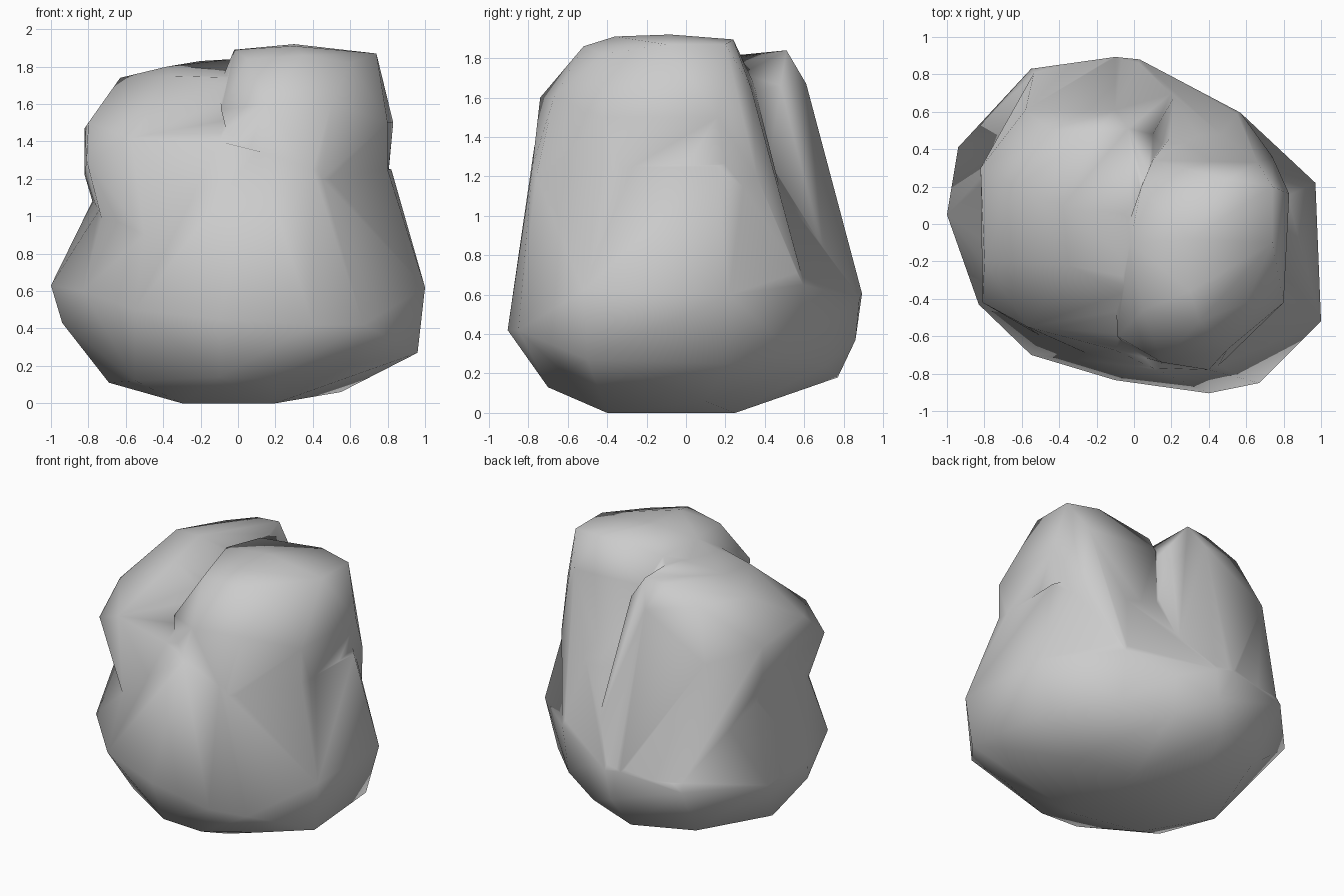
import bpy, bmesh


def hull(name, points):
    """Low-poly boulder lobe: convex skin around a few control points."""
    bm = bmesh.new()
    for p in points:
        bm.verts.new(p)
    bmesh.ops.convex_hull(bm, input=bm.verts)
    loose = [v for v in bm.verts if not v.link_faces]
    bmesh.ops.delete(bm, geom=loose, context='VERTS')
    bmesh.ops.recalc_face_normals(bm, faces=bm.faces)
    mesh = bpy.data.meshes.new(name)
    bm.to_mesh(mesh)
    bm.free()
    ob = bpy.data.objects.new(name, mesh)
    bpy.context.collection.objects.link(ob)
    return ob


# Wide body: flat-bottomed base tapering up into both lobes
boulder = hull("boulder", [
    (-.3, -.3, 0), (.2, -.4, 0), (.2, .25, 0), (-.3, .2, .01), (.55, .1, .06),
    (-.69, 0, .11), (-.55, -.4, .12), (-.1, -.7, .14), (.2, -.7, .13),
    (.6, -.62, .2), (-.1, .77, .18), (.25, .7, .24), (-.5, .6, .18),
    (.55, .55, .3), (.96, -.5, .27), (.88, .2, .25), (1, -.52, .62),
    (.97, .22, .6), (.58, .6, .62), (.27, .75, .5), (.03, .88, .58),
    (-.1, .91, .58), (0, .86, .37), (-.55, .83, .55), (-.94, .41, .55),
    (-1, .05, .63), (-.94, -.04, .43), (-.83, -.43, .6), (-.55, -.7, .5),
    (-.1, -.835, .45), (.03, -.82, .45), (.4, -.905, .42), (.67, -.85, .42),
    (.82, .15, 1.25), (.8, -.42, 1.25), (.4, -.78, 1.25), (.1, -.77, 1.35),
    (-.1, -.68, 1.4), (-.48, -.48, 1.3), (-.7, -.33, 1.1), (-.72, .3, 1.2),
    (-.5, .55, 1.2), (.12, .38, 1.35), (.66, .33, 1.3)])

# Taller lobe, front right
right_lobe = hull("right_lobe", [
    (-.02, -.1, 1.89), (.04, .2, 1.86), (.3, -.08, 1.92), (.3, -.36, 1.91),
    (.5, .24, 1.895), (.74, .2, 1.87), (.74, -.1, 1.87), (.6, -.42, 1.82),
    (.05, -.46, 1.84), (.35, -.52, 1.86), (-.1, -.2, 1.7), (.83, .16, 1.5),
    (.8, -.42, 1.5), (.15, -.74, 1.6), (.5, -.67, 1.6), (-.09, -.6, 1.57),
    (.1, .34, 1.68), (.66, .33, 1.65), (.74, .36, 1.2), (.8, -.42, 1.2),
    (.45, -.76, 1.2), (0, -.7, 1.2), (.1, .4, 1.2), (.57, .6, .65),
    (.3, .6, .65), (.75, -.4, .65), (.2, -.8, .65)])

# Lower lobe, back left
left_lobe = hull("left_lobe", [
    (-.38, .1, 1.8), (-.2, .5, 1.83), (-.03, .51, 1.84), (.05, .1, 1.78),
    (-.63, .2, 1.74), (-.45, .5, 1.74), (-.35, -.22, 1.75), (-.1, .61, 1.67),
    (.1, .48, 1.66), (0, -.35, 1.74), (-.82, .3, 1.47), (-.8, -.2, 1.5),
    (-.58, .61, 1.4), (-.57, -.55, 1.42), (-.1, -.67, 1.43), (.1, -.66, 1.4),
    (-.82, .3, 1.22), (-.81, -.42, 1.3), (-.74, .3, .95), (-.72, -.35, .95),
    (-.5, -.6, .9), (-.53, .82, .6), (-.1, .9, .58), (.03, .87, .58),
    (.25, .74, .6), (-.1, -.76, .9)])

# Fuse the lobes into one rock
bpy.context.view_layer.objects.active = boulder
boulder.select_set(True)
for lobe in (right_lobe, left_lobe):
    mod = boulder.modifiers.new("fuse", 'BOOLEAN')
    mod.operation = 'UNION'
    mod.solver = 'EXACT'
    mod.object = lobe
    bpy.ops.object.modifier_apply(modifier=mod.name)
    bpy.data.objects.remove(lobe)

# Clean slivers along the seams, then shade softly over the coarse facets
bm = bmesh.new()
bm.from_mesh(boulder.data)
bmesh.ops.remove_doubles(bm, verts=bm.verts, dist=.035)
bmesh.ops.triangulate(bm, faces=bm.faces)
bmesh.ops.recalc_face_normals(bm, faces=bm.faces)
bm.to_mesh(boulder.data)
bm.free()
for poly in boulder.data.polygons:
    poly.use_smooth = True
